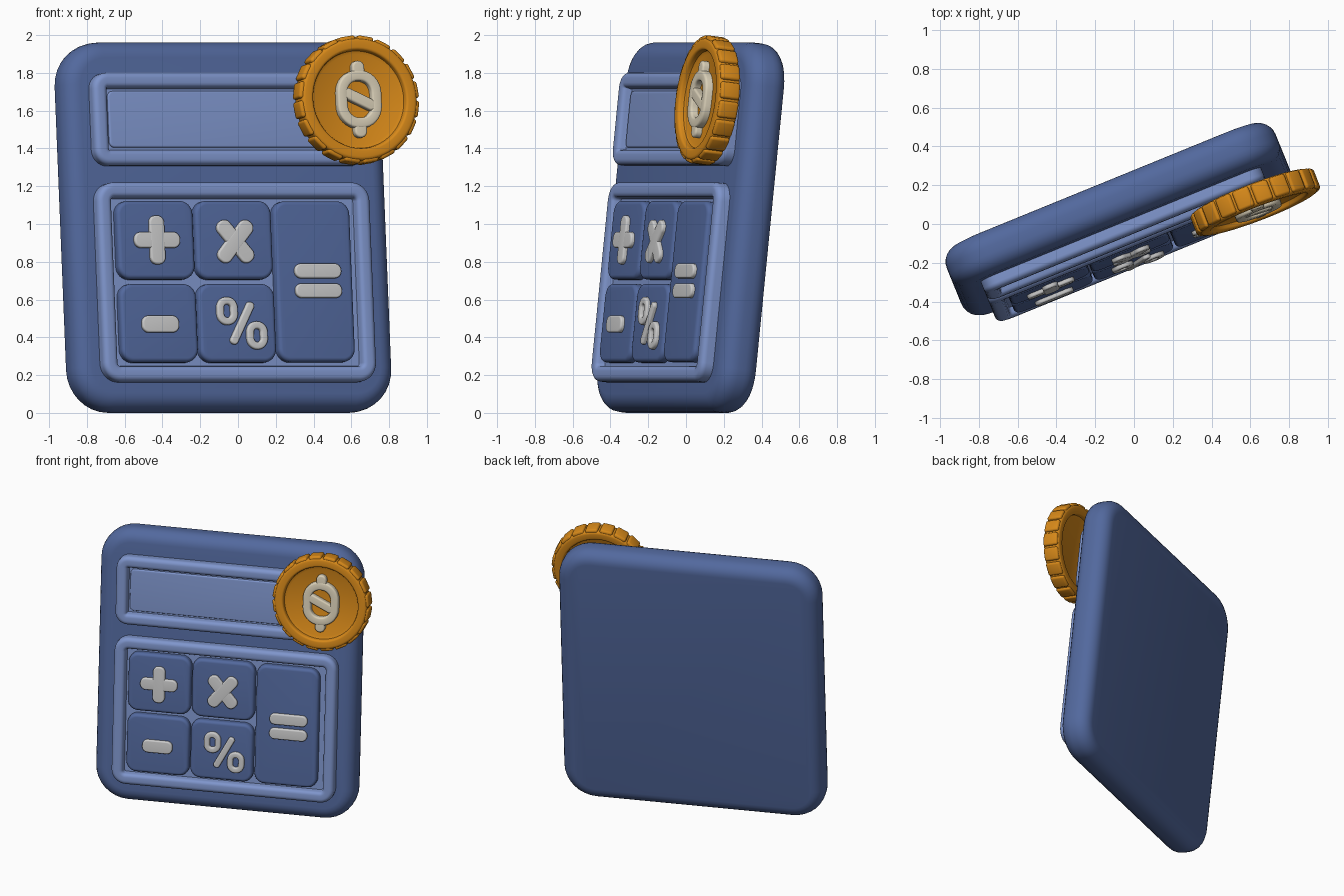
import bpy, bmesh, math
from mathutils import Matrix

if "Cube" in bpy.data.objects:
    bpy.data.objects.remove(bpy.data.objects["Cube"])

def pose(x, y, z, yaw, tilt):
    return (Matrix.Translation((x, y, z)) @ Matrix.Rotation(math.radians(yaw), 4, 'Z')
            @ Matrix.Rotation(math.radians(-tilt), 4, 'X'))

CALC = pose(-0.08, 0.025, 0.98, 22.2, 6.1)
COIN = pose(0.625, 0.112, 1.655, 21, 7)

def material(name, rgb):
    m = bpy.data.materials.new(name)
    m.diffuse_color = (*rgb, 1)
    m.use_nodes = True
    m.node_tree.nodes["Principled BSDF"].inputs["Base Color"].default_value = m.diffuse_color
    return m

NAVY = material("navy", (0.085, 0.14, 0.34))
SKY = material("sky_blue", (0.21, 0.30, 0.60))
GOLD = material("gold", (0.68, 0.25, 0.01))
CREAM = material("cream", (0.70, 0.63, 0.48))

def finish(name, bm, mat, matrix):
    bmesh.ops.recalc_face_normals(bm, faces=bm.faces)
    me = bpy.data.meshes.new(name)
    bm.to_mesh(me)
    bm.free()
    if mat:
        me.materials.append(mat)
    ob = bpy.data.objects.new(name, me)
    ob.matrix_world = matrix
    bpy.context.collection.objects.link(ob)
    return ob

def outline(w, h, r, n):
    """Rounded rectangle, n+1 points per corner."""
    pts = []
    for k, (sx, sz) in enumerate(((1, 1), (-1, 1), (-1, -1), (1, -1))):
        for i in range(n + 1):
            t = math.pi / 2 * (k + i / n)
            pts.append((sx * (w / 2 - r) + r * math.cos(t), sz * (h / 2 - r) + r * math.sin(t)))
    return pts

def arc(ci, cd, r, t0, t1, n=6):
    """Quarter-round points as (inset, depth)."""
    out = []
    for i in range(n + 1):
        t = math.radians(t0 + (t1 - t0) * i / n)
        out.append((ci - r * math.cos(t), cd + r * math.sin(t)))
    return out

def loft(name, w, h, r, profile, mat, base=CALC, at=(0, 0), roll=0, loop=False, n=8):
    """Sweep an (inset, depth) profile round a rounded rectangle; depth points to the front."""
    bm = bmesh.new()
    rings = []
    for inset, d in profile:
        pts = outline(w - 2 * inset, h - 2 * inset, max(r - inset, 0.004), n)
        rings.append([bm.verts.new((x, -d, z)) for x, z in pts])
    pairs = list(zip(rings, rings[1:])) + ([(rings[-1], rings[0])] if loop else [])
    for a, b in pairs:
        for i in range(len(a)):
            j = (i + 1) % len(a)
            bm.faces.new((a[i], a[j], b[j], b[i]))
    if not loop:
        bm.faces.new(rings[0])
        bm.faces.new(rings[-1])
    bmesh.ops.remove_doubles(bm, verts=bm.verts, dist=1e-5)
    m = base @ Matrix.Translation((at[0], 0, at[1])) @ Matrix.Rotation(math.radians(roll), 4, 'Y')
    return finish(name, bm, mat, m)

def pad(d0, d1, r):
    """Plate with a rounded front edge."""
    return [(0, d0)] + arc(r, d1 - r, r, 0, 90)

# Calculator body, rounded front and back
loft("body", 1.83, 1.967, 0.23,
     arc(0.09, -0.02, 0.09, -90, 0) + arc(0.09, 0.02, 0.09, 0, 90), NAVY)

# Raised frames with recessed floors
rim = ([(0, 0.08)] + arc(0.03, 0.15, 0.03, 0, 90)
       + arc(0.055, 0.155, 0.025, 90, 180, 4) + [(0.085, 0.13)])
loft("display_frame", 1.56, 0.493, 0.085, rim, SKY, at=(0, 0.563))
loft("keypad_frame", 1.56, 1.06, 0.10, rim, SKY, at=(0, -0.305))
loft("display_screen", 1.37, 0.30, 0.03, pad(0.12, 0.142, 0.01), SKY, at=(0, 0.563))

# Keys: two columns of square keys and one tall key
COLS, ROWS = (-0.457, -0.01), (-0.083, -0.525)
for i, x in enumerate(COLS):
    for j, z in enumerate(ROWS):
        loft(f"key_{i}_{j}", 0.438, 0.417, 0.07, pad(0.11, 0.18, 0.022), NAVY, at=(x, z))
loft("tall_key", 0.438, 0.855, 0.07, pad(0.11, 0.18, 0.022), NAVY, at=(0.44, -0.304))

# Operator marks made of rounded bars
def bar(name, length, thick, at, roll=0, top=0.202):
    loft(name, length, thick, min(0.038, thick / 2 - 0.002), pad(0.17, top, 0.01), None, at=at, roll=roll)

for k, roll in enumerate((0, 90)):
    bar(f"plus_bar_{k}", 0.26, 0.085, (COLS[0], ROWS[0] - 0.002), roll, 0.202 + k * 0.0005)
for k, roll in enumerate((50, -50)):
    bar(f"times_bar_{k}", 0.27, 0.085, (COLS[1], ROWS[0] - 0.01), roll, 0.202 + k * 0.0005)
bar("minus_bar", 0.21, 0.09, (COLS[0], ROWS[1] - 0.008))
for k, z in enumerate((-0.25, -0.355)):
    bar(f"equals_bar_{k}", 0.265, 0.078, (0.455, z))
PX, PZ = COLS[1] + 0.02, ROWS[1] - 0.003
bar("percent_slash", 0.25, 0.045, (PX, PZ), -62)
ring = [(0, 0.17)] + arc(0.01, 0.192, 0.01, 0, 90, 3) + arc(0.03, 0.192, 0.01, 90, 180, 3) + [(0.04, 0.17)]
for k, s in enumerate((-1, 1)):
    loft(f"percent_ring_{k}", 0.118, 0.15, 0.058, ring, None, at=(PX + s * 0.083, PZ - s * 0.065), loop=True)

# Coin disc: raised rim and recessed face on both sides
half = (arc(0.02, 0.04, 0.02, 0, 90, 4) + arc(0.05, 0.045, 0.015, 90, 180, 4)
        + [(0.068, 0.03), (0.085, 0.022)])
loft("coin", 0.654, 0.654, 0.327, [(i, -d) for i, d in reversed(half)] + half, GOLD, base=COIN, n=16)

# Milled blocks round the coin edge
bm = bmesh.new()
COUNT = 20
for k in range(COUNT):
    m = (Matrix.Rotation(2 * math.pi * (k + 0.5) / COUNT, 4, 'Y') @ Matrix.Translation((0.317, 0, 0))
         @ Matrix.Diagonal((0.046, 0.108, 0.09, 1)))
    bmesh.ops.create_cube(bm, size=1, matrix=m)
bmesh.ops.bevel(bm, geom=bm.edges[:], offset=0.014, segments=3, profile=0.5, affect='EDGES')
finish("coin_edge_blocks", bm, GOLD, COIN)

# Plain relief emblem on the coin: oval band, slanted bar and two studs
band = [(0, 0.01)] + arc(0.012, 0.05, 0.012, 0, 90, 3) + arc(0.045, 0.05, 0.012, 90, 180, 3) + [(0.057, 0.01)]
loft("emblem_band", 0.25, 0.31, 0.12, band, CREAM, base=COIN, loop=True)
loft("emblem_bar", 0.20, 0.06, 0.028, pad(0.01, 0.061, 0.012), CREAM, base=COIN, roll=25)
for k, s in enumerate((-1, 1)):
    loft(f"emblem_stud_{k}", 0.07, 0.09, 0.034, pad(0.01, 0.06, 0.012), CREAM, base=COIN, at=(0, s * 0.16))

# Smooth shading with crisp edges
for ob in bpy.data.objects:
    ob.select_set(True)
    bpy.context.view_layer.objects.active = ob
bpy.ops.object.shade_smooth_by_angle(angle=math.radians(40))
